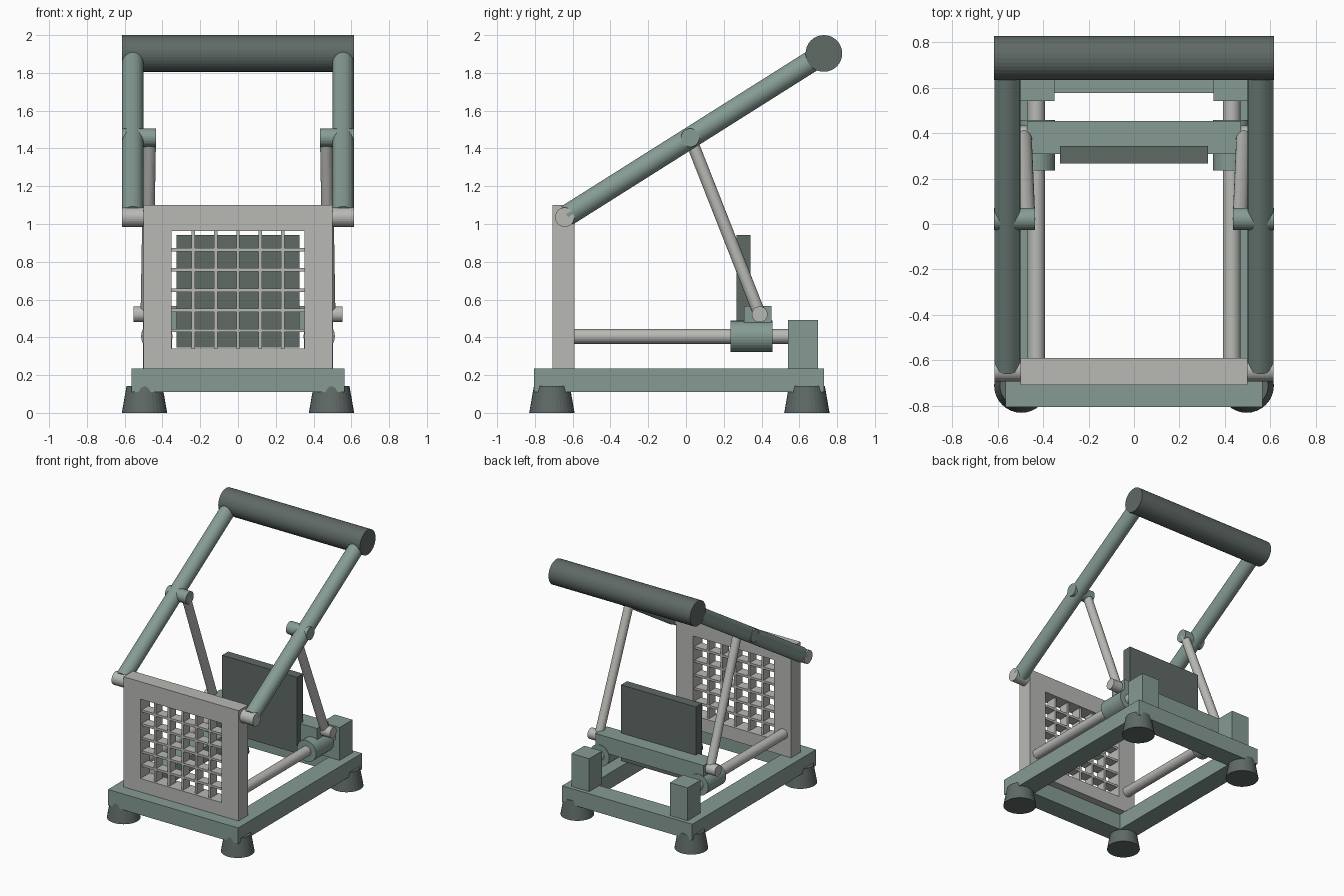
import bpy
import bmesh
from mathutils import Vector

cube = bpy.data.objects.get("Cube")
if cube:
    bpy.data.objects.remove(cube, do_unlink=True)


def make_material(name, rgb):
    mat = bpy.data.materials.new(name)
    mat.use_nodes = True
    mat.diffuse_color = (*rgb, 1)
    mat.node_tree.nodes["Principled BSDF"].inputs["Base Color"].default_value = (*rgb, 1)
    return mat


TEAL = make_material("grey_teal", (0.24, 0.33, 0.30))
LIGHT = make_material("light_grey", (0.48, 0.49, 0.46))
DARK = make_material("dark_slate", (0.115, 0.143, 0.131))


def finish(name, bm, mat):
    bmesh.ops.recalc_face_normals(bm, faces=bm.faces)
    mesh = bpy.data.meshes.new(name)
    bm.to_mesh(mesh)
    bm.free()
    mesh.materials.append(mat)
    obj = bpy.data.objects.new(name, mesh)
    bpy.context.collection.objects.link(obj)
    return obj


def box(name, lo, hi, mat):
    lo, hi = Vector(lo), Vector(hi)
    bm = bmesh.new()
    bmesh.ops.create_cube(bm, size=1)
    for v in bm.verts:
        v.co = (lo + hi) / 2 + v.co * (hi - lo)
    return finish(name, bm, mat)


def rod(name, start, end, radius, mat, end_radius=None, sides=32):
    start, end = Vector(start), Vector(end)
    axis = end - start
    bm = bmesh.new()
    bmesh.ops.create_cone(bm, cap_ends=True, segments=sides, radius1=radius,
                          radius2=end_radius or radius, depth=axis.length)
    turn = Vector((0, 0, 1)).rotation_difference(axis.normalized())
    for v in bm.verts:
        v.co = (start + end) / 2 + turn @ v.co
    return finish(name, bm, mat)


def frame(name, outer, inner, depth, place, mat):
    """Rectangular ring; outer and inner are (u0, v0, u1, v1), place maps u, v, w to x, y, z."""
    bm = bmesh.new()
    loops = []
    for w in depth:
        for u0, v0, u1, v1 in (outer, inner):
            corners = ((u0, v0), (u1, v0), (u1, v1), (u0, v1))
            loops.append([bm.verts.new(place(u, v, w)) for u, v in corners])
    out_a, in_a, out_b, in_b = loops
    for a, b in ((out_a, in_a), (in_a, in_b), (in_b, out_b), (out_b, out_a)):
        for i in range(4):
            j = (i + 1) % 4
            bm.faces.new((a[i], a[j], b[j], b[i]))
    return finish(name, bm, mat)


# Base frame
frame("base_frame", (-0.565, -0.805, 0.565, 0.73), (-0.41, -0.65, 0.41, 0.575),
      (0.11, 0.235), lambda u, v, w: (u, v, w), TEAL)

# Front panel with cutting grid
frame("front_panel", (-0.5, 0.235, 0.5, 1.1), (-0.352, 0.34, 0.352, 0.963),
      (-0.707, -0.59), lambda u, v, w: (u, w, v), LIGHT)
for i in range(-2, 3):
    x, z = i * 0.118, 0.65 + i * 0.107
    box("grid_upright", (x - 0.009, -0.69, 0.335), (x + 0.009, -0.61, 0.97), LIGHT)
    box("grid_crossbar", (-0.357, -0.69, z - 0.009), (0.357, -0.61, z + 0.009), LIGHT)

# Sliding pusher
box("pusher_plate", (-0.325, 0.267, 0.347), (0.325, 0.342, 0.943), DARK)
box("carriage_bar", (-0.47, 0.308, 0.435), (0.47, 0.453, 0.565), TEAL)

# Grip
rod("grip", (-0.615, 0.73, 1.903), (0.615, 0.73, 1.903), 0.097, DARK)

# Mirrored side parts
for s, side in ((1, "left"), (-1, "right")):
    for y, end in ((-0.71, "front"), (0.64, "back")):
        rod(f"{side}_{end}_foot", (s * 0.495, y, 0), (s * 0.495, y, 0.143),
            0.12, DARK, end_radius=0.095)
    box(f"{side}_back_post", (s * 0.427 - 0.077, 0.54, 0.235),
        (s * 0.427 + 0.077, 0.7, 0.493), TEAL)
    rod(f"{side}_guide_rail", (s * 0.43, -0.6, 0.405), (s * 0.43, 0.55, 0.405), 0.039, LIGHT)
    rod(f"{side}_slide_sleeve", (s * 0.43, 0.235, 0.405), (s * 0.43, 0.457, 0.405), 0.083, TEAL)
    rod(f"{side}_panel_pivot", (s * 0.49, -0.642, 1.036), (s * 0.613, -0.642, 1.036), 0.051, LIGHT)
    rod(f"{side}_lever_arm", (s * 0.557, -0.63, 1.045), (s * 0.557, 0.73, 1.903), 0.057, TEAL)
    rod(f"{side}_lever_joint", (s * 0.435, 0.022, 1.457), (s * 0.615, 0.022, 1.457), 0.049, TEAL)
    rod(f"{side}_push_strut", (s * 0.467, 0.022, 1.457), (s * 0.483, 0.39, 0.522), 0.033, LIGHT)
    rod(f"{side}_carriage_pin", (s * 0.44, 0.39, 0.522), (s * 0.553, 0.39, 0.522), 0.042, LIGHT)
